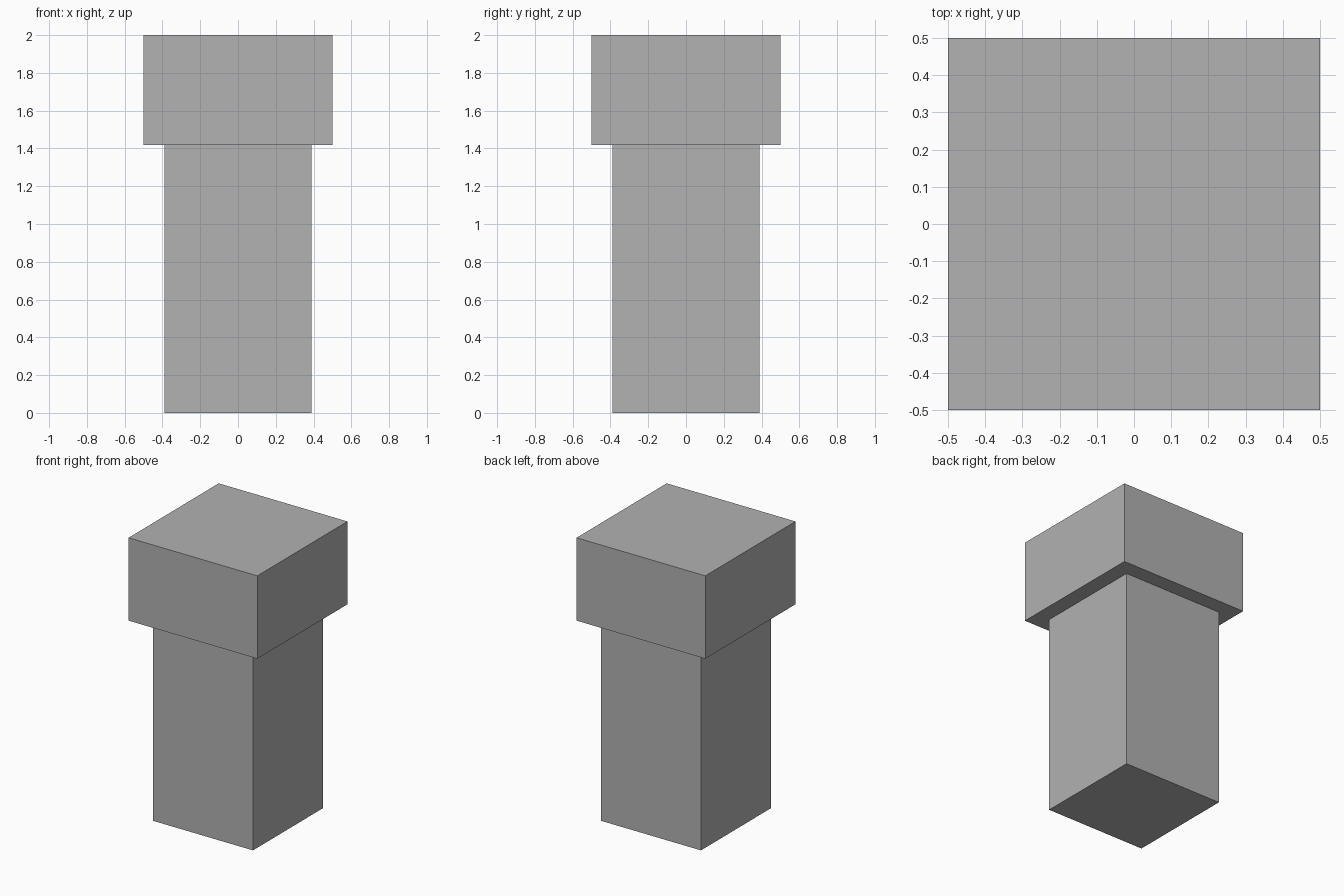
import bpy

if "Cube" in bpy.data.objects:
    bpy.data.objects.remove(bpy.data.objects["Cube"])

SPLIT = 1.418  # height where the shaft meets the cap

grey = bpy.data.materials.new("mid_grey")
grey.diffuse_color = (0.445, 0.445, 0.445, 1.0)
grey.use_nodes = True
grey.node_tree.nodes["Principled BSDF"].inputs["Base Color"].default_value = grey.diffuse_color


def block(name, width, z0, z1):
    """Square block centred on the z axis, from z0 to z1."""
    bpy.ops.mesh.primitive_cube_add(size=1, location=(0, 0, (z0 + z1) / 2))
    obj = bpy.context.object
    obj.name = name
    obj.scale = (width, width, z1 - z0)
    bpy.ops.object.transform_apply(location=False, rotation=False, scale=True)
    obj.data.materials.append(grey)
    return obj


# Narrow lower shaft and wider cap
block("shaft", 0.778, 0.0, SPLIT)
block("cap", 1.0, SPLIT, 2.0)
